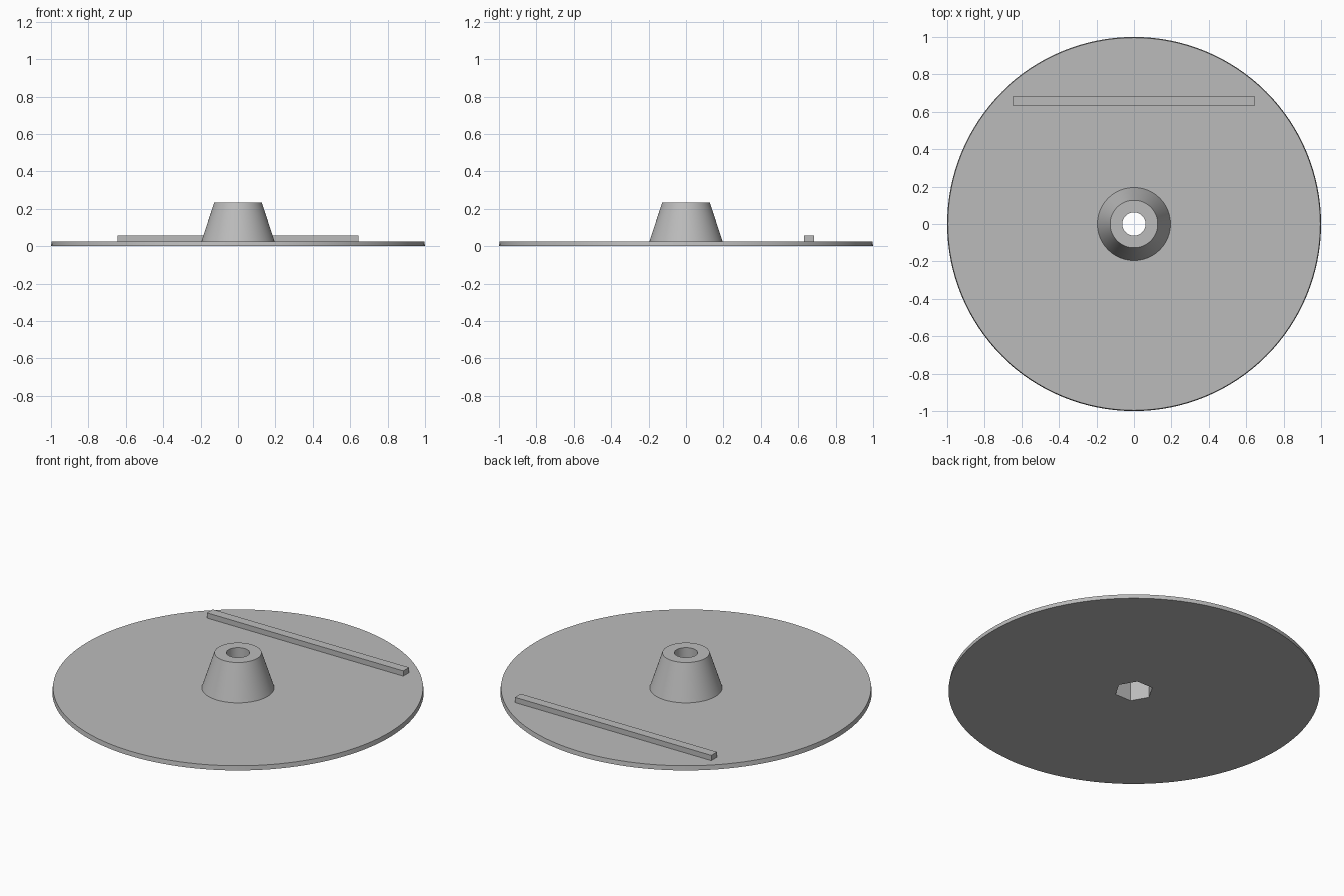
import bpy, bmesh
from math import pi
from mathutils import Matrix, Vector

if "Cube" in bpy.data.objects:
    bpy.data.objects.remove(bpy.data.objects["Cube"], do_unlink=True)

GREY = (0.5, 0.5, 0.5, 1.0)
mat = bpy.data.materials.new("plain grey")
mat.use_nodes = True
mat.diffuse_color = GREY
mat.node_tree.nodes["Principled BSDF"].inputs["Base Color"].default_value = GREY

PLATE_TOP = 0.026
HUB_TOP = 0.234
BORE = 0.0625


def finish(name, bm):
    """Turn a bmesh into a linked object with outward normals."""
    bmesh.ops.recalc_face_normals(bm, faces=bm.faces)
    mesh = bpy.data.meshes.new(name)
    bm.to_mesh(mesh)
    bm.free()
    mesh.materials.append(mat)
    obj = bpy.data.objects.new(name, mesh)
    bpy.context.collection.objects.link(obj)
    return obj


def lathe(name, profile, steps=128):
    """Spin a closed (radius, height) profile around z."""
    bm = bmesh.new()
    verts = [bm.verts.new((r, 0, z)) for r, z in profile]
    edges = [bm.edges.new((v, verts[(i + 1) % len(verts)])) for i, v in enumerate(verts)]
    bmesh.ops.spin(bm, geom=verts + edges, cent=(0, 0, 0), axis=(0, 0, 1),
                   angle=2 * pi, steps=steps, use_merge=True)
    bmesh.ops.remove_doubles(bm, verts=bm.verts, dist=1e-5)
    return finish(name, bm)


# Round plate and tapered hub with a through bore
plate = lathe("plate_with_hub", [
    (BORE, 0), (1.0, 0), (0.996, PLATE_TOP), (0.195, PLATE_TOP),
    (0.127, HUB_TOP), (BORE, HUB_TOP)])

# Hexagonal nut pocket cut from below
bm = bmesh.new()
bmesh.ops.create_cone(bm, cap_ends=True, segments=6, radius1=0.105, radius2=0.105,
                      depth=0.24, matrix=Matrix.Rotation(pi / 2, 4, "Z"))
cutter = finish("nut_pocket_cutter", bm)
cutter.hide_render = True
cut = plate.modifiers.new("nut_pocket", "BOOLEAN")
cut.operation = "DIFFERENCE"
cut.solver = "EXACT"
cut.object = cutter
bpy.ops.object.select_all(action="DESELECT")
plate.select_set(True)
bpy.context.view_layer.objects.active = plate
bpy.ops.object.modifier_apply(modifier="nut_pocket")
bpy.data.objects.remove(cutter, do_unlink=True)
bpy.ops.object.shade_smooth_by_angle(angle=pi / 6)

# Straight raised rib near the back edge
bm = bmesh.new()
bmesh.ops.create_cube(bm, size=1)
bmesh.ops.scale(bm, vec=(1.29, 0.054, 0.047), verts=bm.verts)
bmesh.ops.translate(bm, vec=Vector((0, 0.657, 0.0335)), verts=bm.verts)
finish("raised_rib", bm)
